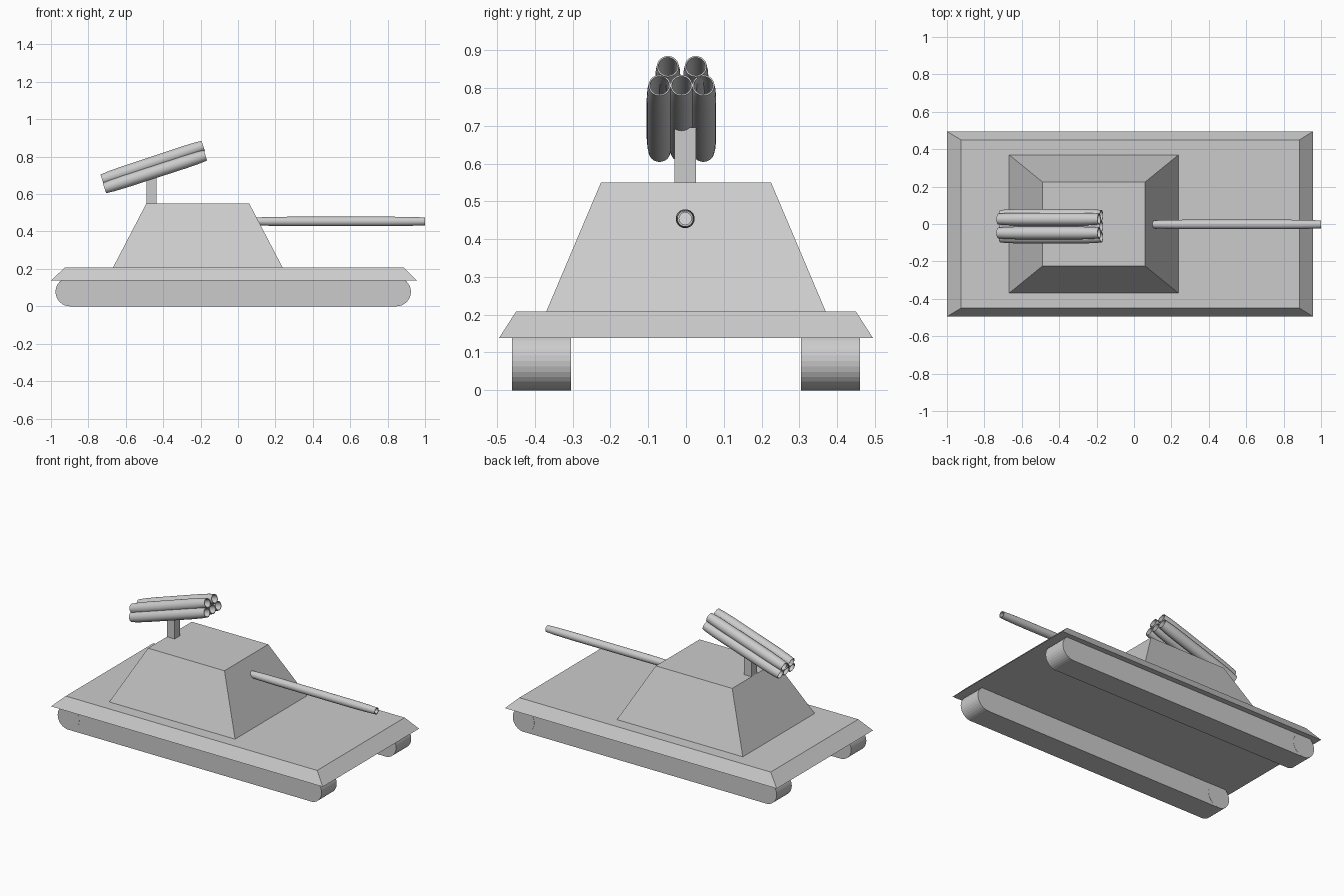
import bpy, bmesh, math
from mathutils import Vector, Matrix

cube = bpy.data.objects.get("Cube")
if cube:
    bpy.data.objects.remove(cube, do_unlink=True)

# Single plain paint
grey = bpy.data.materials.new("light_grey")
grey.use_nodes = True
paint = (0.6, 0.6, 0.6, 1)
grey.diffuse_color = paint
grey.node_tree.nodes["Principled BSDF"].inputs["Base Color"].default_value = paint


def finish(name, bm, smooth=False):
    bmesh.ops.recalc_face_normals(bm, faces=bm.faces)
    mesh = bpy.data.meshes.new(name)
    bm.to_mesh(mesh)
    bm.free()
    mesh.materials.append(grey)
    obj = bpy.data.objects.new(name, mesh)
    bpy.context.collection.objects.link(obj)
    if smooth:
        bpy.ops.object.select_all(action='DESELECT')
        obj.select_set(True)
        bpy.context.view_layer.objects.active = obj
        bpy.ops.object.shade_smooth_by_angle(angle=math.radians(40))
    return obj


def block(name, low, high, z0, z1):
    """Block between two rectangles (x0, x1, y0, y1); a different top gives sloped sides."""
    bm = bmesh.new()
    rings = []
    for (x0, x1, y0, y1), z in ((low, z0), (high, z1)):
        rings.append([bm.verts.new((x, y, z))
                      for x, y in ((x0, y0), (x1, y0), (x1, y1), (x0, y1))])
    bm.faces.new(rings[0])
    bm.faces.new(rings[1])
    for i in range(4):
        j = (i + 1) % 4
        bm.faces.new((rings[0][i], rings[0][j], rings[1][j], rings[1][i]))
    return finish(name, bm)


def wheel(name, x, y, radius, width):
    bm = bmesh.new()
    place = Matrix.Translation((x, y, radius)) @ Matrix.Rotation(math.pi / 2, 4, 'X')
    bmesh.ops.create_cone(bm, cap_ends=True, segments=32, radius1=radius,
                          radius2=radius, depth=width, matrix=place)
    return finish(name, bm)


def tube(name, start, end, r_end, r_mid, r_bore, sides=32):
    """Open tube, slightly narrower toward both ends."""
    start, end = Vector(start), Vector(end)
    axis = end - start
    turn = axis.to_track_quat('X', 'Z')
    r_near = (r_end + 2 * r_mid) / 3
    profile = [(0, r_end), (0.08, r_near), (0.2, r_mid), (0.8, r_mid),
               (0.92, r_near), (1, r_end), (1, r_bore), (0, r_bore)]
    bm = bmesh.new()
    rings = []
    for t, r in profile:
        ring = []
        for i in range(sides):
            a = math.tau * i / sides
            local = Vector((t * axis.length, r * math.cos(a), r * math.sin(a)))
            ring.append(bm.verts.new(start + turn @ local))
        rings.append(ring)
    for k, ring in enumerate(rings):
        after = rings[(k + 1) % len(rings)]
        for i in range(sides):
            j = (i + 1) % sides
            bm.faces.new((ring[i], ring[j], after[j], after[i]))
    return finish(name, bm, smooth=True)


# Hull, turret and launcher mast
block("hull", (-1, 0.957, -0.495, 0.495), (-0.925, 0.885, -0.45, 0.45), 0.138, 0.208)
block("turret", (-0.668, 0.238, -0.37, 0.37), (-0.49, 0.06, -0.225, 0.225), 0.208, 0.55)
mast = (-0.49, -0.435, -0.03, 0.026)
block("launcher_mast", mast, mast, 0.54, 0.695)

# Tracks with a round wheel at each end
for side, s in (("left", 1), ("right", -1)):
    y = s * 0.383
    run = (-0.898, 0.847, y - 0.077, y + 0.077)
    block(side + "_track", run, run, 0, 0.155)
    for where, x in (("rear", -0.898), ("front", 0.847)):
        wheel(f"{side}_{where}_wheel", x, y, 0.0775, 0.156)

# Main gun
tube("gun_barrel", (0.1, -0.002, 0.454), (1, -0.002, 0.454), 0.021, 0.025, 0.016)

# Rocket launcher: two tubes above three
rows = (("upper", (-0.048, 0.026), (-0.726, 0.677), (-0.186, 0.857)),
        ("lower", (-0.070, -0.012, 0.046), (-0.714, 0.632), (-0.174, 0.807)))
for row, offsets, (x0, z0), (x1, z1) in rows:
    for n, y in enumerate(offsets, 1):
        tube(f"{row}_rocket_tube_{n}", (x0, y, z0), (x1, y, z1), 0.029, 0.034, 0.025)
